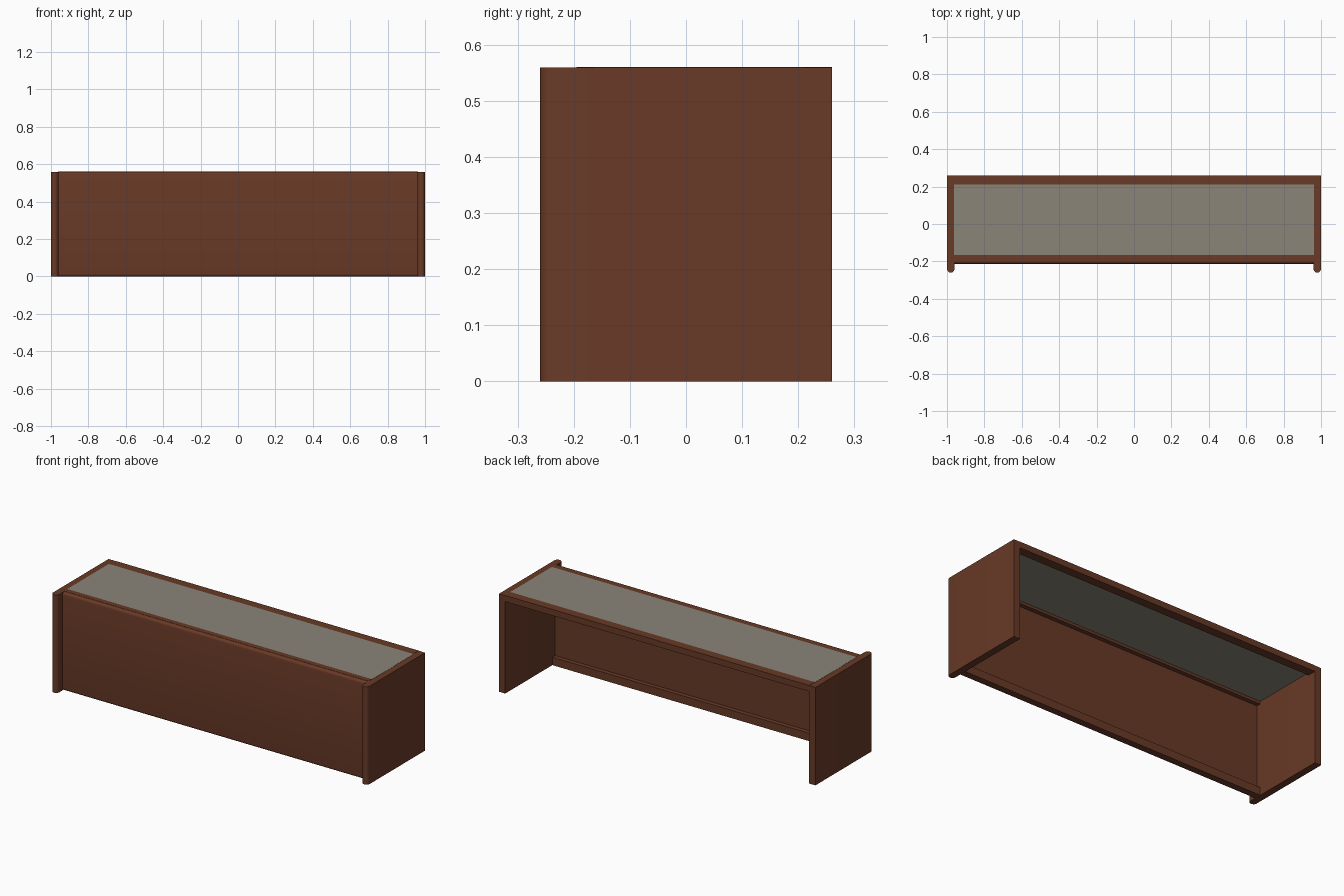
import bpy, bmesh, math

cube = bpy.data.objects.get("Cube")
if cube:
    bpy.data.objects.remove(cube, do_unlink=True)


def material(name, rgb):
    m = bpy.data.materials.new(name)
    m.use_nodes = True
    m.diffuse_color = (*rgb, 1)
    m.node_tree.nodes["Principled BSDF"].inputs["Base Color"].default_value = (*rgb, 1)
    return m


wood = material("brown wood", (0.14, 0.042, 0.02))
stone = material("grey top", (0.26, 0.235, 0.19))


def prism(name, outline, to_3d, start, end, mat):
    """Extrude a closed 2D outline from start to end."""
    bm = bmesh.new()
    rings = [[bm.verts.new(to_3d(a, b, t)) for a, b in outline] for t in (start, end)]
    n = len(outline)
    bm.faces.new(rings[0])
    bm.faces.new(rings[1])
    for i in range(n):
        j = (i + 1) % n
        bm.faces.new((rings[0][i], rings[0][j], rings[1][j], rings[1][i]))
    bmesh.ops.recalc_face_normals(bm, faces=bm.faces)
    mesh = bpy.data.meshes.new(name)
    bm.to_mesh(mesh)
    bm.free()
    mesh.materials.append(mat)
    obj = bpy.data.objects.new(name, mesh)
    bpy.context.collection.objects.link(obj)
    bpy.ops.object.select_all(action="DESELECT")
    bpy.context.view_layer.objects.active = obj
    obj.select_set(True)
    bpy.ops.object.shade_smooth_by_angle(angle=math.radians(35))
    return obj


def along_x(y, z, x):
    return (x, y, z)


def along_z(x, y, z):
    return (x, y, z)


def bar(name, y0, y1, z0, z1, half, mat):
    return prism(name, [(y0, z0), (y1, z0), (y1, z1), (y0, z1)], along_x, -half, half, mat)


def arc(cx, cy, r, a0, a1, steps):
    angles = [math.radians(a0 + (a1 - a0) * i / steps) for i in range(steps + 1)]
    return [(cx + r * math.cos(a), cy + r * math.sin(a)) for a in angles]


# End panels with a half-round front edge
for side, name in ((1, "left_end_panel"), (-1, "right_end_panel")):
    outline = arc(side * 0.98, -0.24, 0.02, 180, 360, 12)
    outline += [(side * 0.98 + 0.02, 0.26), (side * 0.98 - 0.02, 0.26)]
    prism(name, outline, along_z, 0, 0.559, wood)

# Front panel with rounded top and bottom front edges
r = 0.014
profile = arc(-0.213 + r, 0.559 - r, r, 90, 180, 5) + arc(-0.213 + r, r, r, 180, 270, 5)
profile += [(-0.19, 0), (-0.19, 0.559)]
prism("front_panel", profile, along_x, -0.96, 0.96, wood)

# Rails behind the front panel and across the open back
bar("front_top_rail", -0.195, -0.165, 0.525, 0.56, 0.96, wood)
bar("front_bottom_rail", -0.19, -0.165, 0, 0.045, 0.96, wood)
bar("back_top_rail", 0.21, 0.26, 0.525, 0.56, 0.96, wood)

# Inset top
bar("top_slab", -0.165, 0.21, 0.54, 0.56, 0.963, stone)
